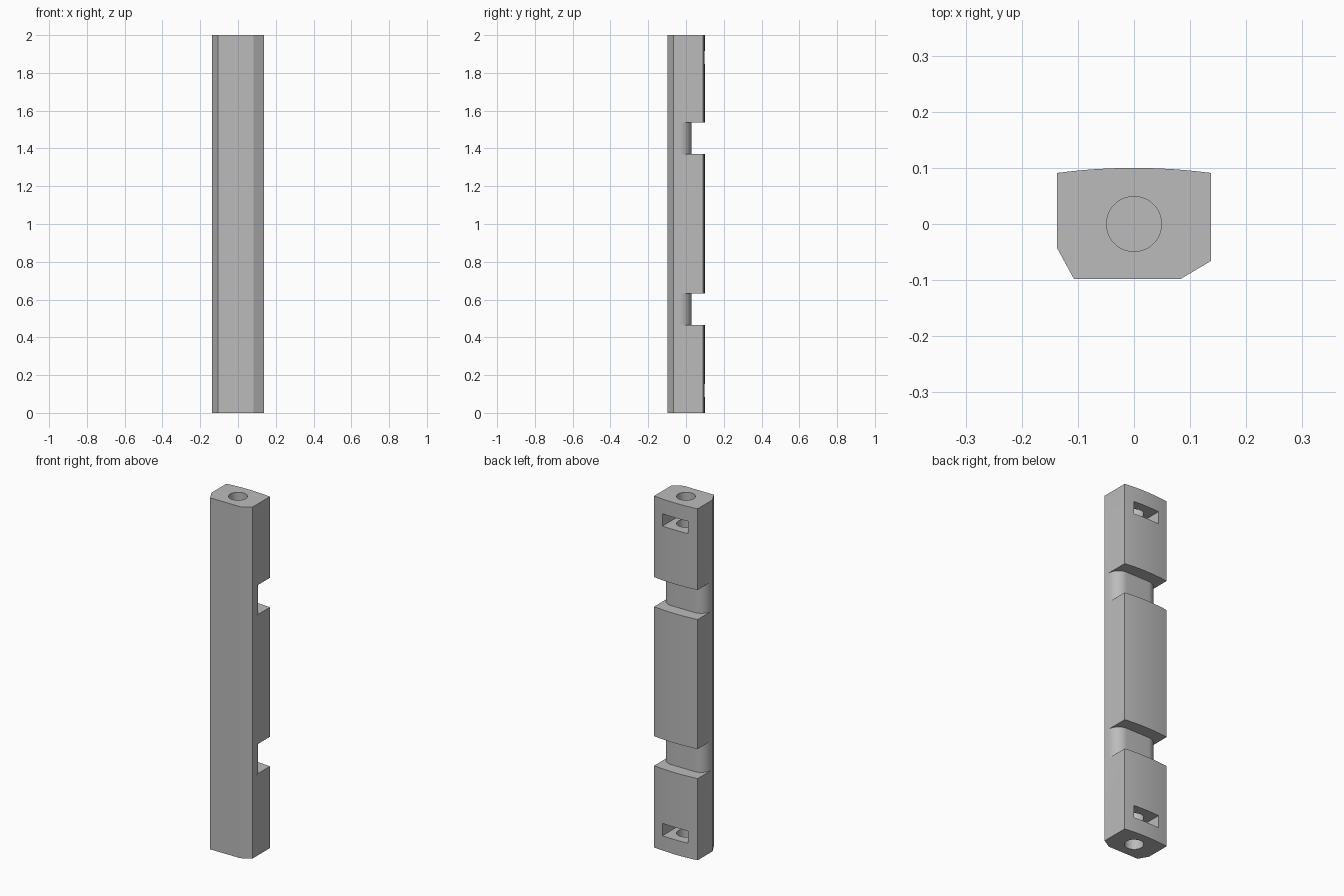
import bpy, bmesh, math
from mathutils import Vector

default = bpy.data.objects.get("Cube")
if default:
    bpy.data.objects.remove(default, do_unlink=True)

grey = bpy.data.materials.new("plain grey")
grey.use_nodes = True
colour = (0.5, 0.5, 0.5, 1)
grey.diffuse_color = colour
grey.node_tree.nodes["Principled BSDF"].inputs["Base Color"].default_value = colour


def arc(cx, cy, r, start, end, steps):
    """Points along a circular arc, angles in degrees."""
    angles = [math.radians(start + (end - start) * i / steps) for i in range(steps + 1)]
    return [(cx + r * math.cos(a), cy + r * math.sin(a)) for a in angles]


def prism(name, outline, z0, z1):
    """Extrude a flat outline from z0 to z1."""
    bm = bmesh.new()
    face = bm.faces.new([bm.verts.new((x, y, z0)) for x, y in outline])
    grown = bmesh.ops.extrude_face_region(bm, geom=[face])["geom"]
    bmesh.ops.translate(bm, vec=Vector((0, 0, z1 - z0)),
                        verts=[v for v in grown if isinstance(v, bmesh.types.BMVert)])
    bmesh.ops.recalc_face_normals(bm, faces=bm.faces)
    mesh = bpy.data.meshes.new(name)
    bm.to_mesh(mesh)
    bm.free()
    mesh.materials.append(grey)
    obj = bpy.data.objects.new(name, mesh)
    bpy.context.collection.objects.link(obj)
    return obj


def cut(target, cutter):
    """Subtract the cutter from the target, then discard it."""
    cutter.hide_render = True
    mod = target.modifiers.new("cut", 'BOOLEAN')
    mod.operation = 'DIFFERENCE'
    mod.solver = 'EXACT'
    mod.object = cutter
    bpy.ops.object.select_all(action='DESELECT')
    bpy.context.view_layer.objects.active = target
    target.select_set(True)
    bpy.ops.object.modifier_apply(modifier=mod.name)
    bpy.data.objects.remove(cutter, do_unlink=True)


# Bar with two uneven front chamfers and a gently crowned back
half, crown, back = 0.137, 0.1, 0.009
radius = (half ** 2 + back ** 2) / (2 * back)
sweep = math.degrees(math.asin(half / radius))
outline = [(-half, -0.043), (-0.107, -0.098), (0.083, -0.098), (half, -0.066)]
outline += arc(0, crown - radius, radius, 90 - sweep, 90 + sweep, 12)
post = prism("post", outline, 0, 2)

# Two back notches that leave a rounded neck
neck_r, neck_y = 0.065, -0.035
neck_x = half - neck_r
notch = [(0.2, neck_y), (0.2, 0.2), (-0.2, 0.2), (-0.2, neck_y)]
notch += arc(-neck_x, neck_y, neck_r, 180, 90, 12)
notch += arc(neck_x, neck_y, neck_r, 90, 0, 12)
for z0, z1 in ((0.465, 0.633), (1.37, 1.538)):
    cut(post, prism("notch_cutter", notch, z0, z1))

# Blind bolt hole and nut slot at each end
hole = arc(0, 0, 0.049, 0, 360, 48)[:-1]
slot = [(-0.08, -0.05), (0.08, -0.05), (0.08, 0.2), (-0.08, 0.2)]
for flip in (False, True):
    for name, shape, z0, z1 in (("hole_cutter", hole, -0.1, 0.3),
                                ("slot_cutter", slot, 0.084, 0.154)):
        if flip:
            z0, z1 = 2 - z1, 2 - z0
        cut(post, prism(name, shape, z0, z1))

post.select_set(True)
bpy.ops.object.shade_smooth_by_angle(angle=math.radians(20))
